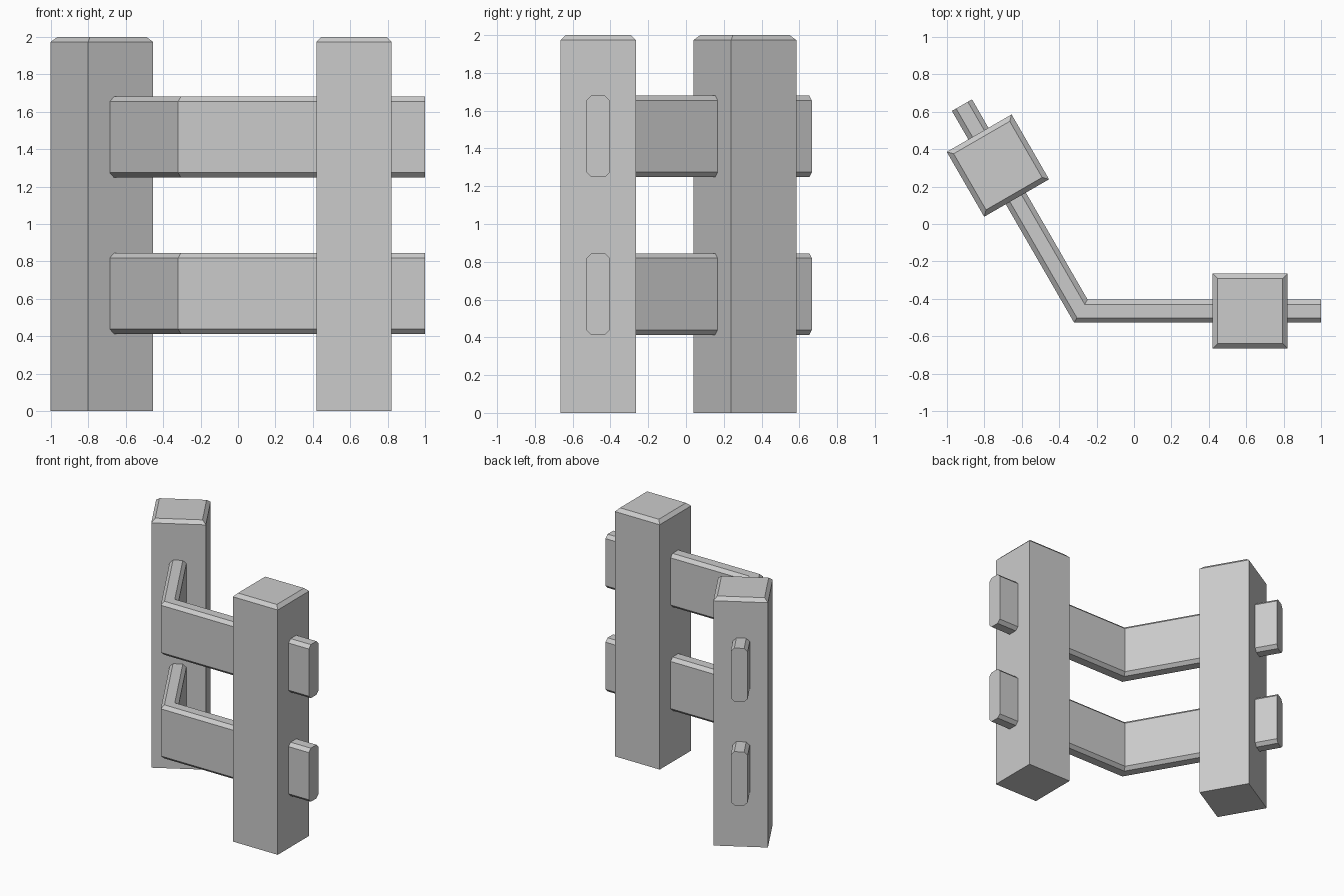
import bpy, bmesh, math
from mathutils import Vector, Matrix

if "Cube" in bpy.data.objects:
    bpy.data.objects.remove(bpy.data.objects["Cube"])


def finish(name, bm):
    bmesh.ops.recalc_face_normals(bm, faces=bm.faces)
    mesh = bpy.data.meshes.new(name)
    bm.to_mesh(mesh)
    bm.free()
    obj = bpy.data.objects.new(name, mesh)
    bpy.context.collection.objects.link(obj)
    return obj


# Square post with chamfered top edges
def post(name, x, y, angle):
    bm = bmesh.new()
    bmesh.ops.create_cube(bm, size=1)
    bmesh.ops.scale(bm, vec=(0.4, 0.4, 2), verts=bm.verts)
    bmesh.ops.translate(bm, vec=(0, 0, 1), verts=bm.verts)
    top = [e for e in bm.edges if all(v.co.z > 1.9 for v in e.verts)]
    bmesh.ops.bevel(bm, geom=top, offset=0.027, segments=1, affect='EDGES')
    obj = finish(name, bm)
    obj.location = (x, y, 0)
    obj.rotation_euler.z = math.radians(angle)


# Bent rail: chamfered board profile swept along a path with a mitred bend
def rail(name, z):
    w, h, c = 0.062, 0.216, 0.026
    profile = [(w, h - c), (w - c, h), (c - w, h), (-w, h - c),
               (-w, c - h), (c - w, -h), (w - c, -h), (w, c - h)]
    bend = Vector((-0.284, -0.465, z))
    far_dir = Vector((-0.5, math.sqrt(3) / 2, 0))
    # (centre, sideways vector) for each section; the middle one is the mitre
    sections = [(Vector((1, -0.465, z)), Vector((0, 1, 0))),
                (bend, Vector((math.tan(math.radians(30)), 1, 0))),
                (bend + far_dir * 1.27, Vector((math.sqrt(3) / 2, 0.5, 0)))]
    bm = bmesh.new()
    rings = [[bm.verts.new(p + side * u + Vector((0, 0, v))) for u, v in profile]
             for p, side in sections]
    for a, b in zip(rings, rings[1:]):
        for i in range(8):
            j = (i + 1) % 8
            bm.faces.new((a[i], a[j], b[j], b[i]))
    bm.faces.new(rings[0])
    bm.faces.new(rings[-1])
    finish(name, bm)


post("right_post", 0.62, -0.465, 0)
post("left_post", -0.727, 0.312, 30)
rail("lower_rail", 0.629)
rail("upper_rail", 1.464)
